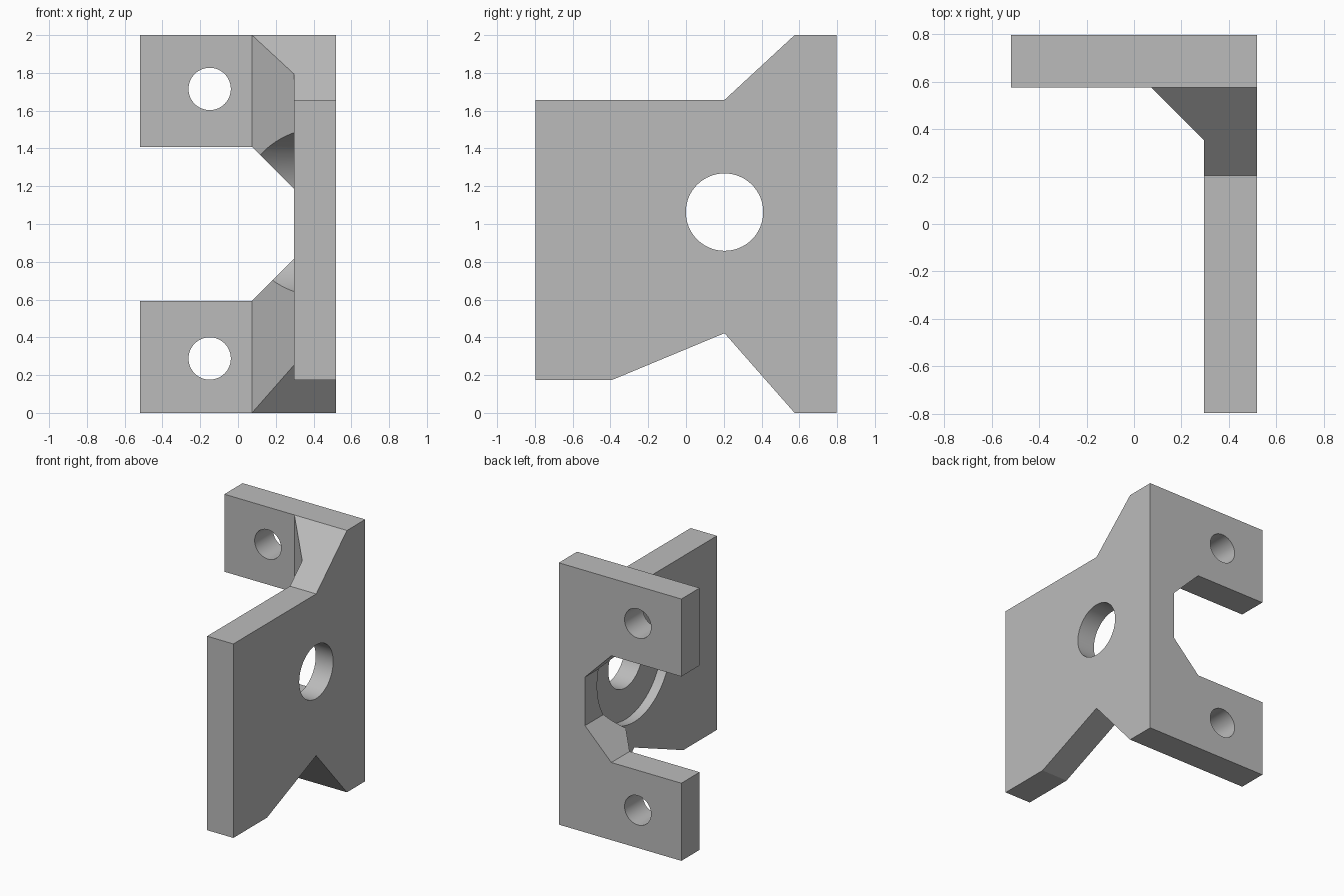
import bpy, bmesh
from math import pi, radians, cos, sin
from mathutils import Vector

cube = bpy.data.objects.get("Cube")
if cube:
    bpy.data.objects.remove(cube, do_unlink=True)

BACK, HALF_W = 0.796, 0.518      # overall half depth and half width
INNER_Y, INNER_X = 0.575, 0.296  # inner faces of the two plates
CHAMFER = 0.222
HOLE_Y, HOLE_Z = 0.204, 1.063

grey = bpy.data.materials.new("plain grey")
grey.use_nodes = True
grey.diffuse_color = (0.5, 0.5, 0.5, 1)
grey.node_tree.nodes["Principled BSDF"].inputs["Base Color"].default_value = (0.5, 0.5, 0.5, 1)


def prism(name, outline, axis, start, end):
    """Extrude a 2D outline along the x, y or z axis."""
    place = {"x": lambda a, b, t: (t, a, b),
             "y": lambda a, b, t: (a, t, b),
             "z": lambda a, b, t: (a, b, t)}[axis]
    bm = bmesh.new()
    face = bm.faces.new([bm.verts.new(place(a, b, start)) for a, b in outline])
    extruded = bmesh.ops.extrude_face_region(bm, geom=[face])["geom"]
    moved = [v for v in extruded if isinstance(v, bmesh.types.BMVert)]
    bmesh.ops.translate(bm, verts=moved, vec=Vector(place(0, 0, end - start)))
    bmesh.ops.recalc_face_normals(bm, faces=bm.faces)
    mesh = bpy.data.meshes.new(name)
    bm.to_mesh(mesh)
    bm.free()
    mesh.materials.append(grey)
    obj = bpy.data.objects.new(name, mesh)
    bpy.context.collection.objects.link(obj)
    return obj


def circle(a, b, radius, count=64):
    return [(a + radius * cos(2 * pi * i / count), b + radius * sin(2 * pi * i / count))
            for i in range(count)]


def combine(target, tool, operation="DIFFERENCE"):
    """Apply a boolean and discard the tool."""
    tool.hide_render = True
    mod = target.modifiers.new("cut", "BOOLEAN")
    mod.operation, mod.solver, mod.object = operation, "EXACT", tool
    bpy.context.view_layer.objects.active = target
    bpy.ops.object.modifier_apply(modifier=mod.name)
    bpy.data.objects.remove(tool, do_unlink=True)


# L-shaped plan with the corner gusset
bracket = prism("corner_bracket", [
    (-HALF_W, BACK), (-HALF_W, INNER_Y), (INNER_X - CHAMFER, INNER_Y),
    (INNER_X, INNER_Y - CHAMFER), (INNER_X, -BACK), (HALF_W, -BACK), (HALF_W, BACK)],
    "z", 0, 2)

# Side outline trims the side plate and the gusset together
combine(bracket, prism("side_outline", [
    (-BACK, 0.175), (-0.39, 0.175), (HOLE_Y, 0.422), (INNER_Y, 0), (INNER_Y, -0.2),
    (1, -0.2), (1, 2.2), (INNER_Y, 2.2), (INNER_Y, 2), (HOLE_Y, 1.657), (-BACK, 1.657)],
    "x", -1, 1), "INTERSECT")

# Open notch through the back plate and gusset
combine(bracket, prism("notch", [
    (-1, 0.593), (INNER_X - CHAMFER, 0.593), (INNER_X, 0.593 + CHAMFER),
    (INNER_X, 1.408 - CHAMFER), (INNER_X - CHAMFER, 1.408), (-1, 1.408)],
    "y", 0.3, 1))

# Shallow round recess on the inner side, and the bore through the side plate
combine(bracket, prism("recess", circle(HOLE_Y, HOLE_Z, 0.446, 96), "x", -1, 0.37))
combine(bracket, prism("bore", circle(HOLE_Y, HOLE_Z, 0.205), "x", 0.2, 1))

# Mounting holes
for z in (0.288, 1.715):
    combine(bracket, prism("mounting_hole", circle(-0.15, z, 0.112), "y", 0.4, 1))

bpy.ops.object.select_all(action="DESELECT")
bracket.select_set(True)
bpy.context.view_layer.objects.active = bracket
bpy.ops.object.shade_smooth_by_angle(angle=radians(20))
